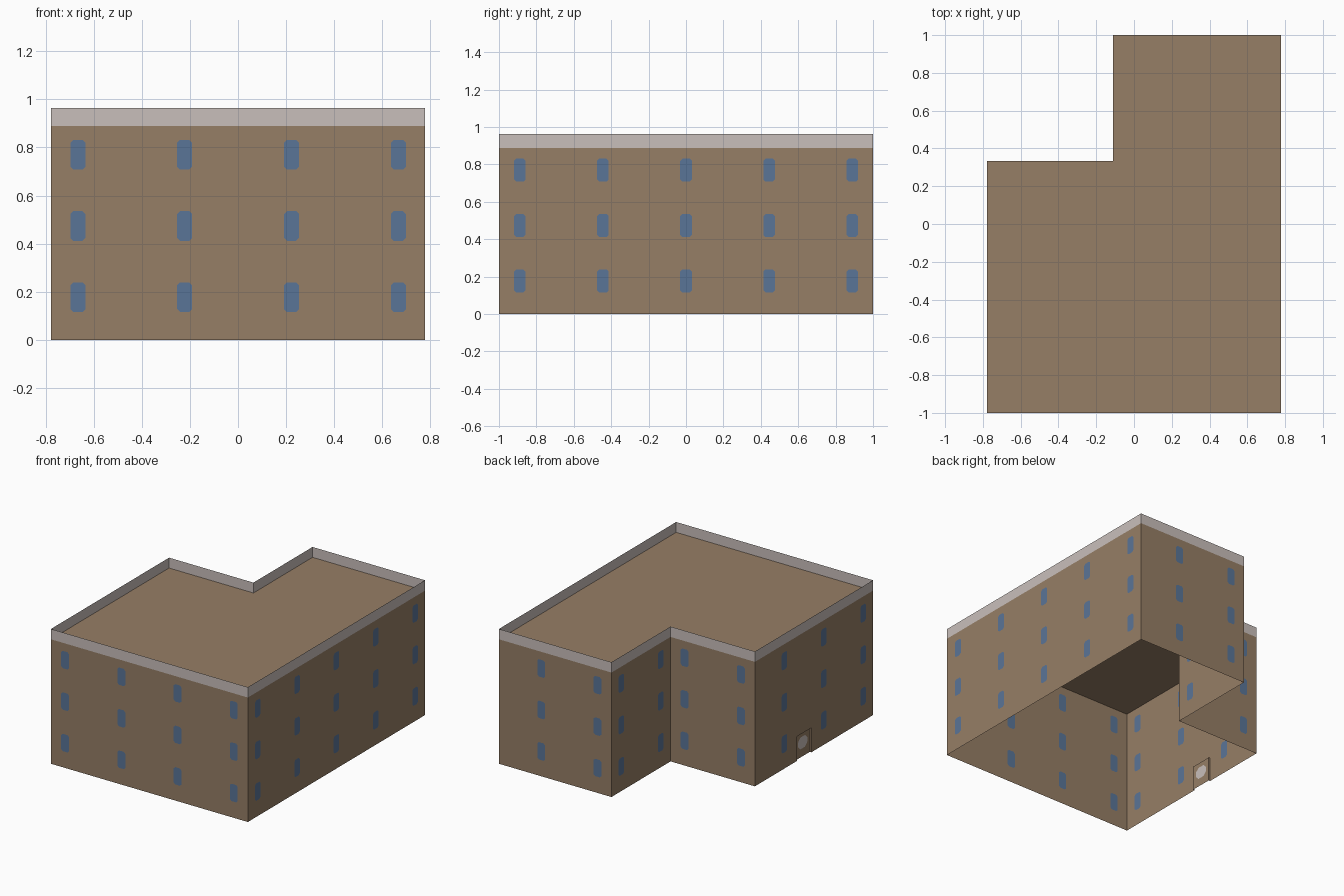
import bpy, bmesh
from mathutils import Vector

if "Cube" in bpy.data.objects:
    bpy.data.objects.remove(bpy.data.objects["Cube"])


def srgb(r, g, b):
    f = lambda c: c / 12.92 if c <= 0.04045 else ((c + 0.055) / 1.055) ** 2.4
    return (f(r / 255), f(g / 255), f(b / 255), 1)


def material(name, rgb):
    m = bpy.data.materials.new(name)
    m.diffuse_color = srgb(*rgb)
    m.use_nodes = True
    m.node_tree.nodes["Principled BSDF"].inputs["Base Color"].default_value = m.diffuse_color
    return m


BROWN = material("wall_brown", (150, 126, 102))
BLUE = material("window_blue", (90, 117, 151))
PALE = material("parapet_pale_grey", (201, 191, 187))

# L-shaped footprint, counter-clockwise from the front left corner
W, STEP_X, STEP_Y = 0.778, -0.111, 0.333
PLAN = [Vector(p) for p in ((-W, -1), (W, -1), (W, 1), (STEP_X, 1), (STEP_X, STEP_Y), (-W, STEP_Y))]
ROOF, TOP, BAY, STOREY = 0.889, 0.963, 0.4444, 0.2963
DOOR_S, DOOR_HALF, DOOR_H, RECESS = 0.556, 0.08, 0.175, 0.012


def finish(bm, name, mats):
    me = bpy.data.meshes.new(name)
    bm.to_mesh(me)
    bm.free()
    for m in mats:
        me.materials.append(m)
    ob = bpy.data.objects.new(name, me)
    bpy.context.collection.objects.link(ob)
    return ob


def placer(i):
    """Map (distance along wall, height, inward depth) to a 3D point, plus outward normal."""
    a, b = PLAN[i], PLAN[(i + 1) % 6]
    u = (b - a).normalized()
    n = Vector((u.y, -u.x, 0))
    return (lambda s, z, d=0: Vector((a.x + u.x * s, a.y + u.y * s, z)) - n * d), n, (b - a).length


def chamfered(s, z, hw, hh, c):
    """Rectangle outline with cut corners."""
    return [(s - hw + c, z - hh), (s + hw - c, z - hh), (s + hw, z - hh + c), (s + hw, z + hh - c),
            (s + hw - c, z + hh), (s - hw + c, z + hh), (s - hw, z + hh - c), (s - hw, z - hh + c)]


def panel(bm, place, n, outline, insets, depth=0):
    """Flat sheet with inset faces of a second colour."""
    loops = [[bm.verts.new(place(s, z, depth)) for s, z in pts] for pts in [outline] + insets]
    edges = [bm.edges.new((l[k], l[(k + 1) % len(l)])) for l in loops for k in range(len(l))]
    if insets:
        res = bmesh.ops.triangle_fill(bm, edges=edges, use_beauty=True, normal=n)
        faces = [g for g in res["geom"] if isinstance(g, bmesh.types.BMFace)]
    else:
        faces = [bm.faces.new(loops[0])]
    for l in loops[1:]:
        f = bm.faces.new(l)
        f.material_index = 1
        faces.append(f)
    for f in faces:
        f.normal_update()
        if f.normal.dot(n) < 0:
            f.normal_flip()


# Walls with windows, and a parapet strip above each
names = ["front", "right", "back", "inner_side", "inner_back", "left"]
for i, name in enumerate(names):
    place, n, length = placer(i)
    windows = []
    s = length - 0.111
    while s > 0.05:
        windows += [chamfered(s, 0.177 + STOREY * k, 0.031, 0.062, 0.012) for k in range(3)]
        s -= BAY
    outline = [(0, 0), (length, 0), (length, ROOF), (0, ROOF)]
    if name == "left":  # doorway opening
        l, r = DOOR_S - DOOR_HALF, DOOR_S + DOOR_HALF
        outline[1:1] = [(l, 0), (l, DOOR_H), (r, DOOR_H), (r, 0)]
    bm = bmesh.new()
    panel(bm, place, n, outline, windows)
    finish(bm, name + "_wall", [BROWN, BLUE])

    bm = bmesh.new()
    panel(bm, place, n, [(0, ROOF), (length, ROOF), (length, TOP), (0, TOP)], [])
    finish(bm, name + "_parapet", [PALE])

# Recessed door with a pale pane, and its reveals
place, n, _ = placer(5)
bm = bmesh.new()
pane = chamfered(DOOR_S, 0.1, 0.052, 0.042, 0.026)
panel(bm, place, n, [(l, 0), (r, 0), (r, DOOR_H), (l, DOOR_H)], [pane], RECESS)
rim = [(l, 0), (l, DOOR_H), (r, DOOR_H), (r, 0)]
for p, q in zip(rim, rim[1:]):
    bm.faces.new([bm.verts.new(place(*c)) for c in ((*p, 0), (*q, 0), (*q, RECESS), (*p, RECESS))])
finish(bm, "door", [BROWN, PALE])

# Flat roof below the parapet rim
bm = bmesh.new()
bm.faces.new([bm.verts.new((p.x, p.y, ROOF)) for p in PLAN])
finish(bm, "roof", [BROWN])
